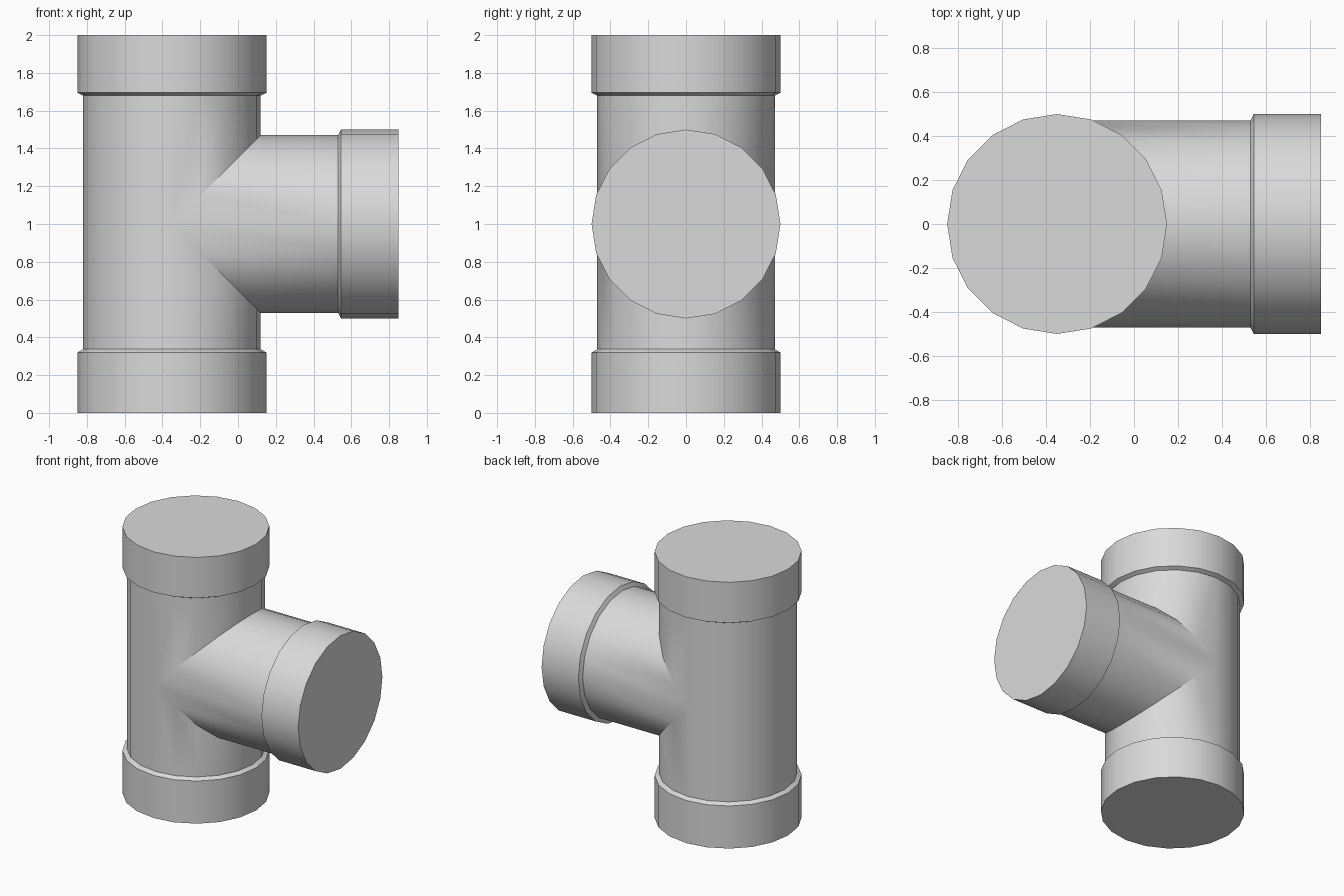
import bpy, bmesh, math

if "Cube" in bpy.data.objects:
    bpy.data.objects.remove(bpy.data.objects["Cube"])

N = 20              # sides of every pipe
R, RC = 0.47, 0.50  # pipe and collar radius
AX, ZB = -0.35, 1.0 # main axis x, branch axis z
ANG = [2 * math.pi * i / N for i in range(N)]

bm = bmesh.new()


def main_ring(r, z_of):
    """Ring around the vertical pipe; z_of gives the height at each angle."""
    return [bm.verts.new((AX + r * math.cos(a), r * math.sin(a), z_of(a))) for a in ANG]


def branch_ring(r, x_of):
    """Ring around the side branch; x_of gives the position at each angle."""
    return [bm.verts.new((x_of(a), r * math.cos(a), ZB + r * math.sin(a))) for a in ANG]


def skin(rings):
    """Bridge consecutive rings and cap the last one."""
    for lo, hi in zip(rings, rings[1:]):
        for i in range(N):
            j = (i + 1) % N
            bm.faces.new((lo[i], lo[j], hi[j], hi[i]))
    bm.faces.new(rings[-1])


def mitre(a):
    """Half height of the branch opening at this angle of the main pipe."""
    return max(0.0, R * math.cos(a))


# Lower and upper halves of the main pipe, each with collar and flat end
skin([main_ring(R, lambda a: ZB - mitre(a)),
      main_ring(R, lambda a: 0.337),
      main_ring(RC, lambda a: 0.32),
      main_ring(RC, lambda a: 0.0)])
skin([main_ring(R, lambda a: ZB + mitre(a)),
      main_ring(R, lambda a: 1.68),
      main_ring(RC, lambda a: 1.695),
      main_ring(RC, lambda a: 2.0)])

# Side branch, mitred into the main pipe
skin([branch_ring(R, lambda a: AX + R * abs(math.sin(a))),
      branch_ring(R, lambda a: 0.53),
      branch_ring(RC, lambda a: 0.545),
      branch_ring(RC, lambda a: 0.85)])

# Weld the three arms along the seams
bmesh.ops.remove_doubles(bm, verts=bm.verts[:], dist=0.0005)
bmesh.ops.recalc_face_normals(bm, faces=bm.faces[:])

mesh = bpy.data.meshes.new("pipe_tee")
bm.to_mesh(mesh)
bm.free()
obj = bpy.data.objects.new("pipe_tee", mesh)
bpy.context.collection.objects.link(obj)

mat = bpy.data.materials.new("light grey")
mat.diffuse_color = (0.7, 0.7, 0.7, 1.0)
mat.use_nodes = True
mat.node_tree.nodes["Principled BSDF"].inputs["Base Color"].default_value = mat.diffuse_color
mesh.materials.append(mat)

bpy.context.view_layer.objects.active = obj
obj.select_set(True)
bpy.ops.object.shade_smooth_by_angle(angle=math.radians(30))
